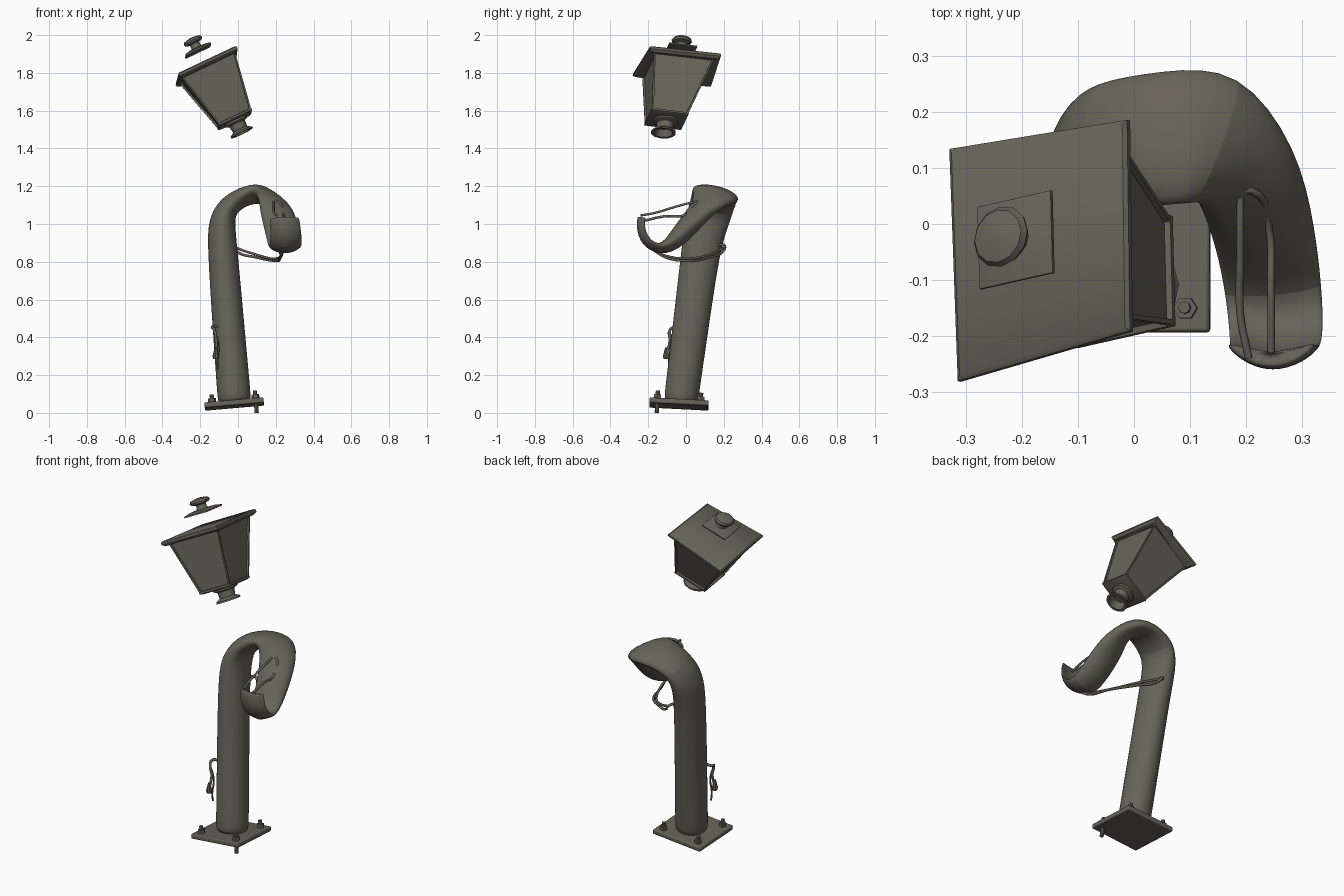
import bpy, bmesh, math
from mathutils import Vector, Matrix

if "Cube" in bpy.data.objects:
    bpy.data.objects.remove(bpy.data.objects["Cube"])

iron = bpy.data.materials.new("weathered_iron")
iron.diffuse_color = (0.135, 0.125, 0.098, 1)
iron.use_nodes = True
iron.node_tree.nodes["Principled BSDF"].inputs["Base Color"].default_value = iron.diffuse_color


def finish(name, bm, mat=None, smooth=True, bevel=0, subsurf=0):
    if mat:
        bm.transform(mat)
    bmesh.ops.recalc_face_normals(bm, faces=bm.faces)
    me = bpy.data.meshes.new(name)
    bm.to_mesh(me)
    bm.free()
    me.materials.append(iron)
    ob = bpy.data.objects.new(name, me)
    bpy.context.collection.objects.link(ob)
    if bevel:
        m = ob.modifiers.new("bevel", 'BEVEL')
        m.width, m.segments = bevel, 2
    if subsurf:
        m = ob.modifiers.new("subsurf", 'SUBSURF')
        m.levels = m.render_levels = subsurf
    if smooth:
        bpy.ops.object.select_all(action='DESELECT')
        ob.select_set(True)
        bpy.context.view_layer.objects.active = ob
        bpy.ops.object.shade_smooth_by_angle(angle=math.radians(40))
    return ob


def loft(rings):
    bm = bmesh.new()
    vs = [[bm.verts.new(p) for p in r] for r in rings]
    n = len(vs[0])
    for a, b in zip(vs, vs[1:]):
        for i in range(n):
            bm.faces.new((a[i], a[(i + 1) % n], b[(i + 1) % n], b[i]))
    bm.faces.new(vs[0])
    bm.faces.new(vs[-1])
    return bm


def lathe(profile, n=12, at=(0, 0)):
    return loft([[(at[0] + r * math.cos(2 * math.pi * i / n),
                   at[1] + r * math.sin(2 * math.pi * i / n), z) for i in range(n)]
                 for r, z in profile])


def squares(profile):
    return loft([[(x * h, y * h, z) for x, y in ((-1, -1), (1, -1), (1, 1), (-1, 1))]
                 for h, z in profile])


def wire(name, pts, r=0.007):
    cu = bpy.data.curves.new(name, 'CURVE')
    cu.dimensions = '3D'
    cu.bevel_depth, cu.bevel_resolution, cu.resolution_u = r, 1, 5
    cu.use_fill_caps = True
    sp = cu.splines.new('BEZIER')
    sp.bezier_points.add(len(pts) - 1)
    for b, p in zip(sp.bezier_points, pts):
        b.co = p
        b.handle_left_type = b.handle_right_type = 'AUTO'
    cu.materials.append(iron)
    bpy.context.collection.objects.link(bpy.data.objects.new(name, cu))


# Leaning post, crushed at the bend and curling into a torn end:
# centre, wide direction, half width, half thickness, edge curl
path = [
    ((-.018, -.028, .05), (0, 1, 0), .09, .088, 0),
    ((-.020, -.025, .08), (0, 1, 0), .09, .088, 0),
    ((-.052, .028, .48), (0, 1, 0), .095, .084, 0),
    ((-.083, .080, .88), (0, 1, 0), .102, .078, 0),
    ((-.088, .110, 1.01), (0, 1, 0), .115, .072, 0),
    ((-.055, .138, 1.10), (0, 1, 0), .118, .058, 0),
    ((.055, .155, 1.16), (0, 1, -.2), .122, .048, 0),
    ((.150, .160, 1.162), (.25, .95, -.2), .132, .048, 0),
    ((.205, .090, 1.085), (.85, .45, 0), .100, .054, 0),
    ((.235, -.020, .950), (1, .1, 0), .090, .058, .005),
    ((.250, -.115, .855), (1, 0, 0), .086, .032, .015),
    ((.255, -.210, .885), (1, 0, 0), .084, .022, .03),
    ((.252, -.250, .965), (1, 0, 0), .080, .016, .03),
    ((.245, -.245, 1.035), (1, 0, 0), .078, .014, .03),
    ((.245, -.244, 1.038), (1, 0, 0), .070, .010, .03),
]
rings = []
for k, (c, w, hw, ht, bow) in enumerate(path):
    a, b = path[max(k - 1, 0)][0], path[min(k + 1, len(path) - 1)][0]
    t = (Vector(b) - Vector(a)).normalized()
    w = Vector(w)
    w = (w - t * w.dot(t)).normalized()
    nrm = t.cross(w)
    ring = []
    for i in range(16):
        q = 2 * math.pi * i / 16
        ring.append(Vector(c) + w * (hw * 1.025 * math.cos(q))
                    + nrm * (ht * 1.025 * math.sin(q) + bow * math.cos(q) ** 2))
    rings.append(ring)
finish("bent_post", loft(rings), subsurf=2)

# Tilted base plate with nuts and anchor bolts
base = (Matrix.Translation((-.02, -.037, .047)) @ Matrix.Rotation(math.radians(-5), 4, 'Y')
        @ Matrix.Rotation(math.radians(-3), 4, 'X'))
finish("base_plate", squares([(.157, -.014), (.157, .014)]), base, bevel=.006)
for x in (-1, 1):
    for y in (-1, 1):
        long = x > 0 and y < 0
        finish("anchor_bolt", lathe([(.011, -.063 if long else 0), (.011, .055)],
                                    8, (x * .115, y * .115)), base)
        finish("anchor_nut", lathe([(.021, .012), (.021, .034)], 6, (x * .115, y * .115)), base)


# Lantern frame: slanted local axes of the tilted lantern
def frame(zy):
    return Matrix(((.884, -.025, -.465, -.172),
                   (.200, .992, zy, -.037),
                   (.424, -.125, .872, 1.845),
                   (0, 0, 0, 1)))


body, top = frame(.20), frame(.10)

# Skewed thin roof slab from its four corners
corners = [Vector(p) for p in ((-.333, .135, 1.745), (-.015, .187, 1.905),
                               (-.010, -.190, 1.945), (-.318, -.280, 1.80))]
mid = sum(corners, Vector()) / 4
up = Vector((-.45, .13, .88))
finish("lantern_roof", loft([[mid + (p - mid) * s + up * z for p in corners]
                             for s, z in ((.92, -.03), (1, -.018), (1, -.006), (.96, 0))]))

# Tapered lantern body with recessed panes
bm = squares([(.096, -.335), (.160, -.02)])
bm.normal_update()
sides = [f for f in bm.faces if abs(f.normal.z) < .7]
bmesh.ops.recalc_face_normals(bm, faces=bm.faces)
bmesh.ops.inset_individual(bm, faces=sides, thickness=.012, depth=0)
bmesh.ops.inset_individual(bm, faces=sides, thickness=.001, depth=-.010)
finish("lantern_body", bm, body)
finish("lantern_floor", squares([(.088, -.342), (.099, -.336), (.099, -.326)]), body)

# Neck below the lantern, hollow at the bottom
finish("lantern_neck", lathe([(.068, -.335), (.066, -.352), (.046, -.36), (.042, -.395),
                              (.064, -.408), (.066, -.417), (.050, -.417), (.034, -.38)]), body)

# Floating cap: square plate, stem and knob
finish("cap_plate", squares([(.074, .080), (.074, .088), (.045, .098)]), top)
finish("cap_knob", lathe([(.036, .092), (.027, .107), (.027, .125), (.050, .132),
                          (.054, .143), (.047, .154), (.015, .161)]), top)

# Wires hanging across the torn tube
wire("upper_wire_left", [(.19, .10, 1.12), (.19, .04, 1.115), (.19, -.06, 1.09),
                         (.19, -.16, 1.06), (.205, -.24, 1.045)])
wire("upper_wire_right", [(.19, .06, 1.12), (.21, .06, 1.12), (.24, .0, 1.05),
                          (.245, -.12, 1.04), (.245, -.25, 1.01)])
for d in (0, 1):
    wire("lower_wire", [(.24 - .02 * d, -.17, .86), (.225, -.10, .82 + .01 * d),
                        (.20 - .02 * d, .02, .805 + .012 * d), (.09, .13, .825 + .015 * d),
                        (0, .19, .85 + .02 * d), (-.03, .205, .885), (-.05, .15, .89)])

# Small cable dangling from the post front
wire("post_cable", [(-.10, -.04, .46), (-.135, -.05, .455), (-.125, -.085, .44),
                    (-.115, -.085, .38), (-.118, -.105, .31)], .008)
wire("post_cable_loop", [(-.125, -.085, .44), (-.105, -.08, .36), (-.108, -.09, .27),
                         (-.11, -.08, .23)], .005)
finish("cable_end", lathe([(.006, .345), (.017, .30), (.014, .285)], 8, (-.118, -.105)))
